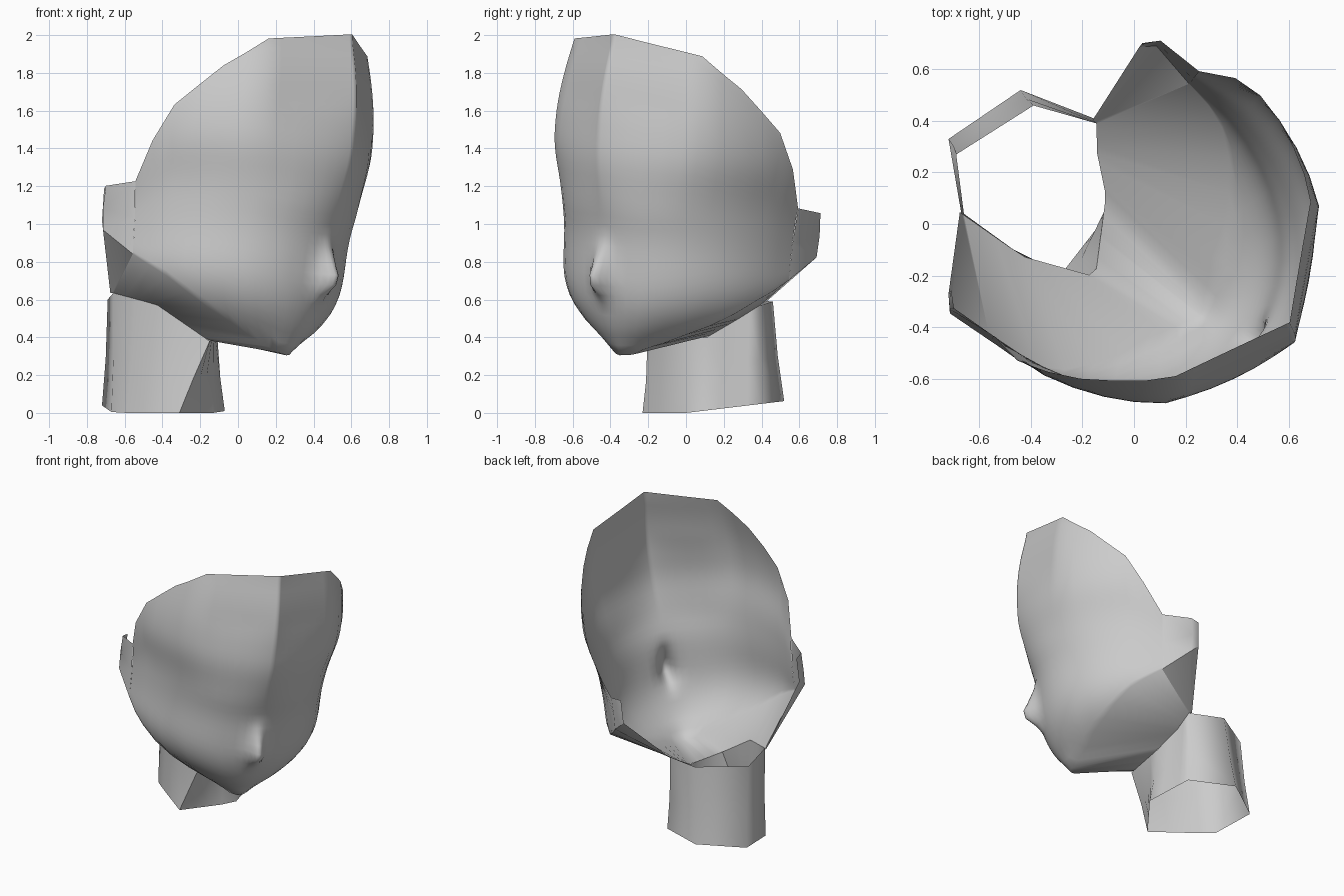
import bpy, bmesh
from math import sin, cos, radians, exp, sqrt
from mathutils import Vector

if "Cube" in bpy.data.objects:
    bpy.data.objects.remove(bpy.data.objects["Cube"])

# Head frame: u = forward, v = sideways, z = up (turned and slightly rolled)
ORIGIN = Vector((-0.30, 0.19, 0))
FWD = Vector((0.79, -0.61, 0)).normalized()
SIDE = Vector((0.61, 0.79, 0)).normalized()
ROLL, PIVOT = 0.11, 1.1


def head_pos(u, v, z):
    c = sqrt(1 - ROLL ** 2)
    h = z - PIVOT
    return ORIGIN + FWD * u + SIDE * (v * c + h * ROLL) + Vector((0, 0, PIVOT + h * c - v * ROLL))


def lin(x, pts):
    for a, b in zip(pts, pts[1:]):
        if x <= b[0]:
            f = max(0, (x - a[0]) / (b[0] - a[0]))
            return a[1] + (b[1] - a[1]) * f
    return pts[-1][1]


def lin_multi(x, pts):
    return tuple(lin(x, [(p[0], p[k]) for p in pts]) for k in range(1, len(pts[0])))


def smooth(x, pts):
    # Local averaging rounds the corners of the profile
    return sum(lin(x + 0.02 * d, pts) for d in range(-4, 5)) / 9


def make_grid(name, rows, closed=False, angle=75):
    bm = bmesh.new()
    vs = [[bm.verts.new(p) for p in r] for r in rows]
    n = len(rows[0])
    for a, b in zip(vs, vs[1:]):
        for i in range(n if closed else n - 1):
            j = (i + 1) % n
            bm.faces.new((a[i], b[i], b[j], a[j]))
    bmesh.ops.remove_doubles(bm, verts=bm.verts, dist=0.0005)
    bmesh.ops.recalc_face_normals(bm, faces=bm.faces)
    me = bpy.data.meshes.new(name)
    bm.to_mesh(me)
    bm.free()
    ob = bpy.data.objects.new(name, me)
    bpy.context.collection.objects.link(ob)
    bpy.ops.object.select_all(action='DESELECT')
    ob.select_set(True)
    bpy.context.view_layer.objects.active = ob
    bpy.ops.object.shade_smooth_by_angle(angle=radians(angle))
    return ob


# Profiles: centre line depth and half width by height
DEPTH = [(0.29, 0.73), (0.33, 0.80), (0.4, 0.86), (0.5, 0.92), (0.62, 0.965), (0.8, 0.985),
         (0.95, 1.0), (1.1, 1.05), (1.35, 1.12), (1.6, 1.13), (1.8, 1.11), (2.01, 1.06)]
WIDTH = [(0.3, 0.12), (0.35, 0.22), (0.4, 0.34), (0.5, 0.51), (0.6, 0.59), (0.7, 0.635),
         (0.95, 0.635), (1.155, 0.65), (1.4, 0.715), (1.6, 0.705), (1.78, 0.67), (1.94, 0.635), (2.01, 0.62)]
# Open rim and jaw line heights by angle
RIM = [(0, 2.01), (42.6, 1.94), (59, 1.78), (74.7, 1.56), (90, 1.155)]
JAW = [(0, 0.30), (20, 0.31), (42, 0.38), (60, 0.51), (75, 0.66), (90, 0.77)]
NOSE = [(0.6, 0), (0.64, 0.55), (0.7, 1), (0.78, 0.6), (0.92, 0)]

BROW = 42.6
half = [1.5, 3, 5, 8, 13, 20, 28, 36, BROW, 51, 59, 67, 74.7, 82, 90]
ANGLES = [-t for t in reversed(half)] + [0] + half


def face_point(t, s):
    a = abs(t)
    z = lin(a, RIM) * (1 - s) + lin(a, JAW) * s
    w, d = smooth(z, WIDTH), smooth(z, DEPTH) - 0.19
    v, c = w * sin(radians(t)), cos(radians(t))
    if a < BROW:  # the forehead flattens between its ridges
        flat = min(1, max(0, (0.55 - s) / 0.35))
        f = t / BROW
        v += flat * (w * sin(radians(BROW)) * f - v)
        c += flat * (1 + (cos(radians(BROW)) - 1) * abs(f) - c)
    u = 0.19 + d * c + 0.12 * lin(z, NOSE) * exp(-(v / 0.055) ** 2)
    return (u, v, z)


# Line where the jaw underside meets the turned neck
NECK_LINE = [(-90, -0.19, -0.29, 0.6), (-60, 0.09, -0.27, 0.54), (-25, 0.36, -0.14, 0.36),
             (25, 0.20, 0.13, 0.41), (60, 0.07, 0.23, 0.52), (90, 0.0, 0.31, 0.6)]


def neck_top(t):
    return lin_multi(t, NECK_LINE)


# Face shell, open at the back, with the underside of the jaw
N = 32
rows = [[head_pos(*face_point(t, i / N)) for t in ANGLES] for i in range(N + 1)]
rows.append([head_pos(*neck_top(t)) for t in ANGLES])
make_grid("face_shell", rows)

# Ears and the strips joining them to the neck
for name, m in (("left_ear", 1), ("right_ear", -1)):
    top, mid, low = (face_point(90 * m, s) for s in (0, 0.5, 1))
    lobe, fold = (0, 0.66 * m, 0.895), (-0.05, 0.61 * m, 0.95)
    ear = [[top, (0, 0.66 * m, 1.13), (-0.05, 0.61 * m, 1.12)],
           [mid, (-0.01, 0.66 * m, 1.01), (-0.05, 0.61 * m, 1.04)],
           [low, lobe, fold]]
    make_grid(name, [[head_pos(*p) for p in r] for r in ear])
    end = Vector(neck_top(90 * m))
    strip = [[low, end], [lobe, end + Vector((-0.01, 0, 0))], [fold, end + Vector((-0.02, 0, 0))]]
    make_grid(name + "_strip", [[head_pos(*p) for p in r] for r in strip])

# Neck: top follows the jaw underside, base is a six-sided loop
BASE = [(-90, -0.67, 0.04), (-25, -0.31, -0.23), (25, -0.07, 0.08), (90, -0.13, 0.40),
        (150, -0.44, 0.52), (210, -0.72, 0.33), (270, -0.67, 0.04)]
loop = [-90, -75, -60, -45, -25, -12, 0, 12, 25, 45, 60, 75, 90, 150, 210]
base = [Vector((x, y, 0.12 * max(0, y))) for x, y in (lin_multi(t, BASE) for t in loop)]
top = [head_pos(*neck_top(t)) for t in loop if t <= 90]
top += [Vector((-0.39, 0.46, 0.59)), Vector((-0.69, 0.27, 0.6))]
axis = Vector((-0.4, 0.15, 0.18))
middle = [b.lerp(a, 0.45).lerp(axis, 0.02) for a, b in zip(top, base)]
make_grid("neck", [top, middle, base], closed=True)
